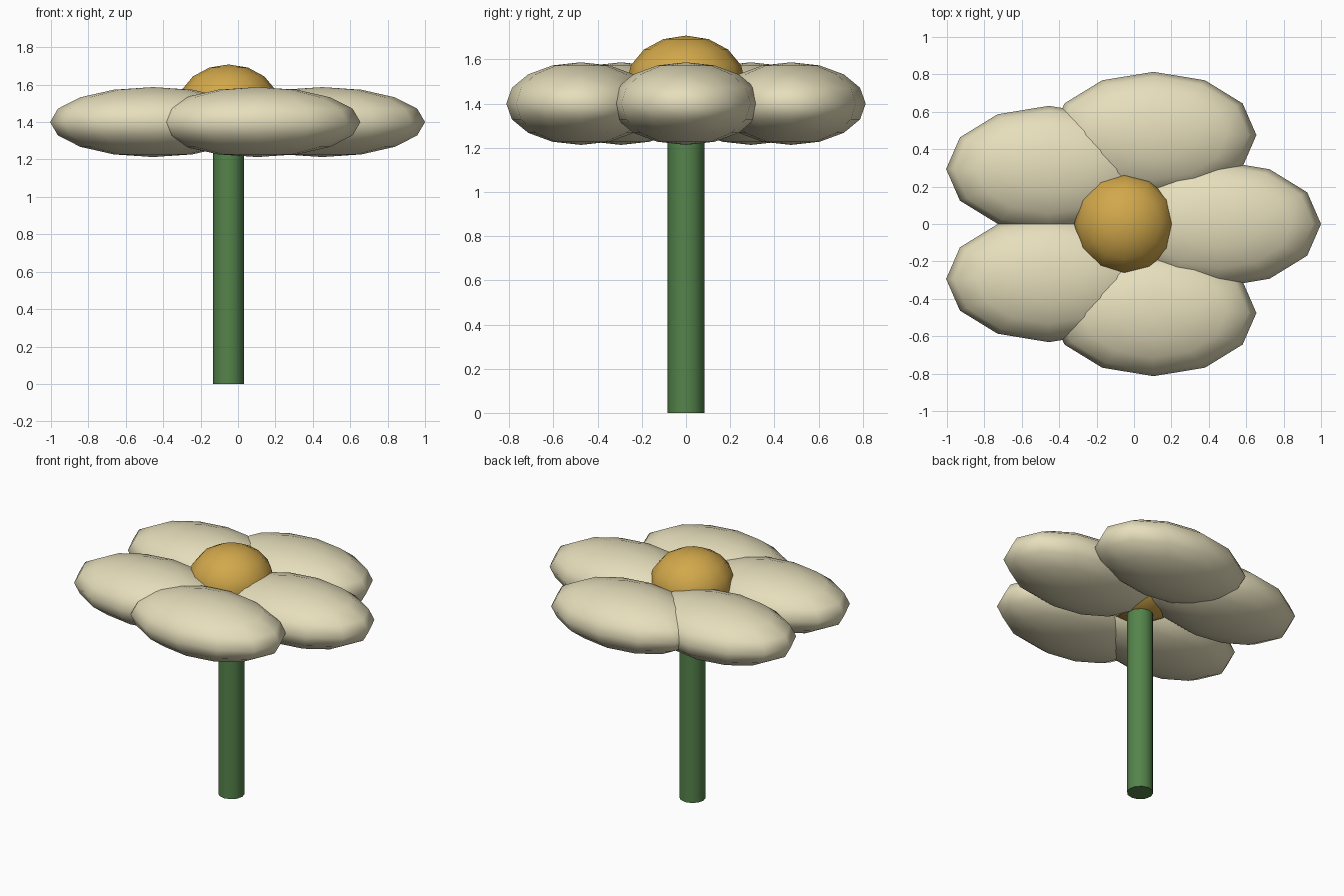
import bpy
import math

if "Cube" in bpy.data.objects:
    bpy.data.objects.remove(bpy.data.objects["Cube"])

CX = -0.05  # flower axis


def material(name, rgb):
    m = bpy.data.materials.new(name)
    m.diffuse_color = (*rgb, 1)
    m.use_nodes = True
    m.node_tree.nodes["Principled BSDF"].inputs["Base Color"].default_value = m.diffuse_color
    return m


def finish(name, mat, angle):
    ob = bpy.context.object
    ob.name = name
    ob.data.materials.append(mat)
    bpy.ops.object.transform_apply(location=False, rotation=False, scale=True)
    bpy.ops.object.shade_smooth_by_angle(angle=math.radians(angle))
    return ob


def ellipsoid(name, loc, radii, mat):
    bpy.ops.mesh.primitive_uv_sphere_add(segments=12, ring_count=8, radius=1, location=loc)
    bpy.context.object.scale = radii
    return finish(name, mat, 80)


cream = material("petal_cream", (0.79, 0.73, 0.50))
gold = material("centre_gold", (0.64, 0.39, 0.07))
green = material("stem_green", (0.09, 0.23, 0.07))

# Stem
bpy.ops.mesh.primitive_cylinder_add(vertices=12, radius=0.083, depth=1.4, location=(CX, 0, 0.7))
finish("stem", green, 40)

# Five petals in a ring, all stretched along x
for i in range(5):
    a = math.tau * i / 5
    ellipsoid(f"petal_{i + 1}",
              (CX + 0.5 * math.cos(a), 0.5 * math.sin(a), 1.4),
              (0.55, 0.338, 0.187), cream)

# Domed centre
ellipsoid("flower_centre", (CX, 0, 1.49), (0.27, 0.27, 0.218), gold)
